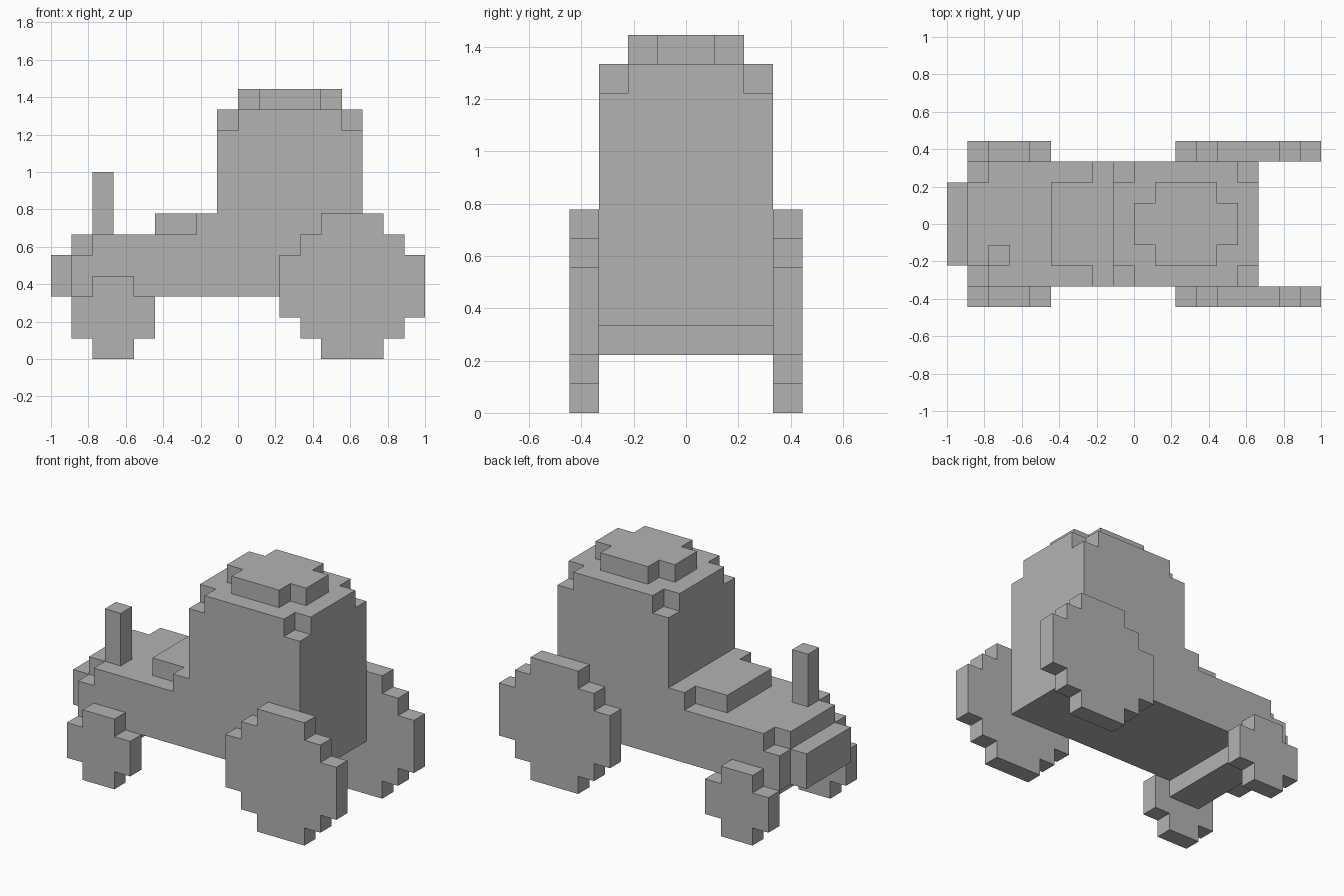
import bpy
import bmesh

U = 1 / 9  # size of one block

cube = bpy.data.objects.get("Cube")
if cube:
    bpy.data.objects.remove(cube, do_unlink=True)

GREY = (0.45, 0.45, 0.45, 1)
grey = bpy.data.materials.new("plain grey")
grey.use_nodes = True
grey.diffuse_color = GREY
grey.node_tree.nodes["Principled BSDF"].inputs["Base Color"].default_value = GREY


def stepped_outline(steps, end):
    """Symmetric blocky outline from (start x, half width) steps."""
    half = []
    for i, (x, w) in enumerate(steps):
        x_next = steps[i + 1][0] if i + 1 < len(steps) else end
        half += [(x, w), (x_next, w)]
    return half + [(x, -w) for x, w in reversed(half)]


def prism(name, steps, end, low, high, wheel_z=None):
    """Extrude an outline upwards, or sideways as a wheel centred at wheel_z."""
    def place(a, b, c):
        point = (a, b, c) if wheel_z is None else (a, c, b + wheel_z)
        return [v * U for v in point]

    bm = bmesh.new()
    outline = stepped_outline(steps, end)
    bottom = [bm.verts.new(place(a, b, low)) for a, b in outline]
    top = [bm.verts.new(place(a, b, high)) for a, b in outline]
    bm.faces.new(bottom)
    bm.faces.new(top)
    for i in range(len(outline)):
        j = (i + 1) % len(outline)
        bm.faces.new((bottom[i], bottom[j], top[j], top[i]))
    bmesh.ops.recalc_face_normals(bm, faces=bm.faces)
    mesh = bpy.data.meshes.new(name)
    bm.to_mesh(mesh)
    bm.free()
    mesh.materials.append(grey)
    obj = bpy.data.objects.new(name, mesh)
    bpy.context.collection.objects.link(obj)
    return obj


# Engine body, with notched corners at the nose
prism("engine_body", [(-8, 3)], -1, 3, 5)
prism("hood", [(-8, 2), (-7, 3)], -1, 5, 6)
prism("hood_plate", [(-4, 2), (-2, 3)], -1, 6, 7)
prism("grille", [(-9, 2)], -8, 3, 5)

# Exhaust pipe, set to one side
exhaust = prism("exhaust_pipe", [(-7, 0.5)], -6, 6, 9)
exhaust.location.y = -1.5 * U

# Cab and stepped roof
prism("cab", [(-1, 3)], 6, 3, 11)
prism("cab_top", [(-1, 2), (0, 3), (5, 2)], 6, 11, 12)
prism("roof", [(0, 1), (1, 2), (4, 1)], 5, 12, 13)

# Front axle and the two pairs of wheels
prism("front_axle", [(-7, 3)], -5, 2, 3)
for side, low in (("right", -4), ("left", 3)):
    prism("small_wheel_" + side, [(-8, 1), (-7, 2), (-5, 1)], -4,
          low, low + 1, wheel_z=2)
    prism("big_wheel_" + side, [(2, 1.5), (3, 2.5), (4, 3.5), (7, 2.5), (8, 1.5)], 9,
          low, low + 1, wheel_z=3.5)
